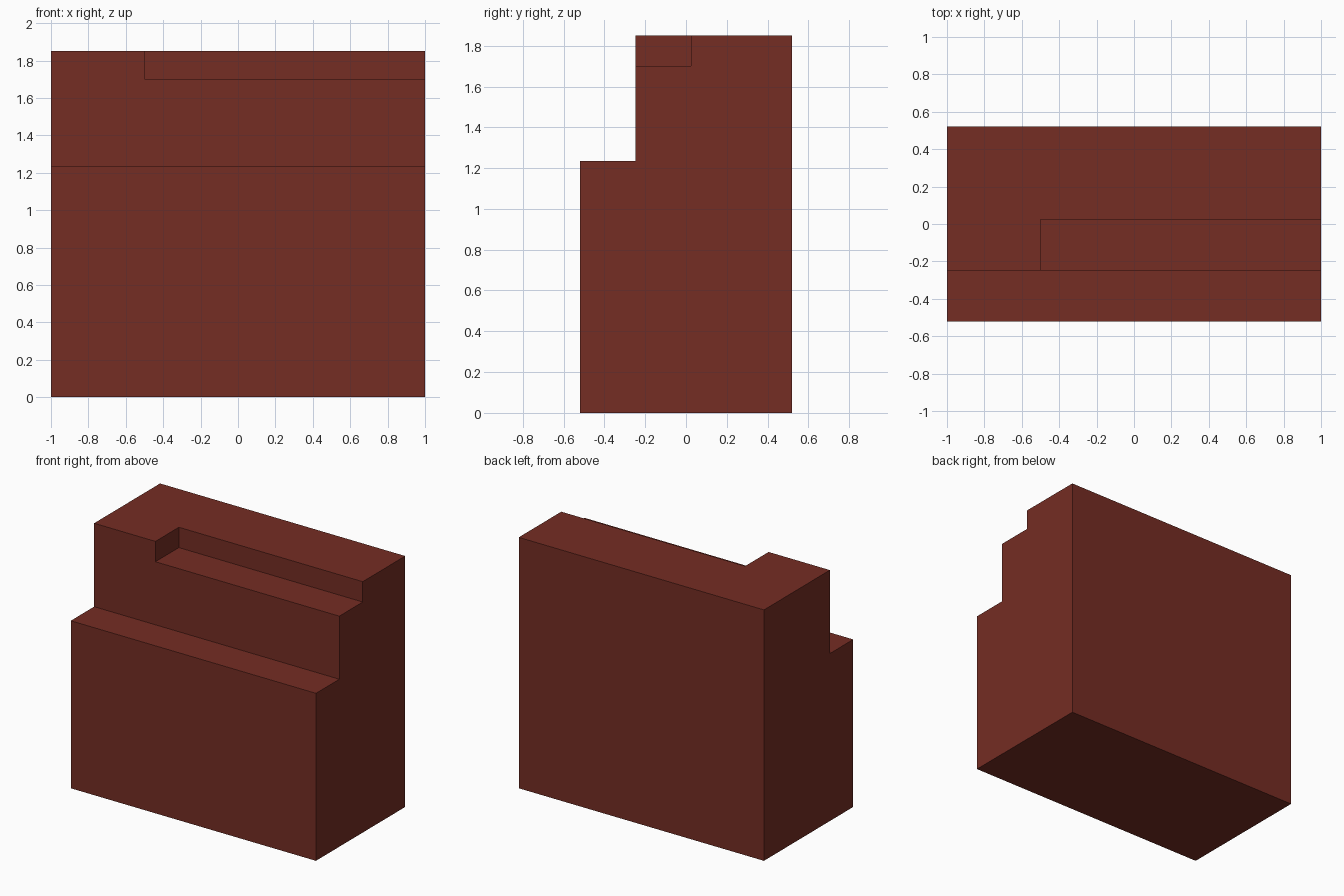
import bpy, bmesh

if "Cube" in bpy.data.objects:
    bpy.data.objects.remove(bpy.data.objects["Cube"])

HALF_W, HALF_D, TOP = 1.0, 0.52, 1.85
STEP_Y, STEP_Z = -0.248, 1.235             # lower front ledge
NOTCH_X, NOTCH_Y, NOTCH_Z = -0.5, 0.025, 1.70  # upper right notch

red = bpy.data.materials.new("brick_red")
red.diffuse_color = (0.178, 0.026, 0.017, 1)
red.use_nodes = True
red.node_tree.nodes["Principled BSDF"].inputs["Base Color"].default_value = red.diffuse_color


def extrude_profile(name, profile, x0, x1):
    """Extrude a (y, z) profile along x into a closed solid."""
    bm = bmesh.new()
    face = bm.faces.new([bm.verts.new((x0, y, z)) for y, z in profile])
    ext = bmesh.ops.extrude_face_region(bm, geom=[face], use_keep_orig=True)
    verts = [v for v in ext["geom"] if isinstance(v, bmesh.types.BMVert)]
    bmesh.ops.translate(bm, vec=(x1 - x0, 0, 0), verts=verts)
    bmesh.ops.recalc_face_normals(bm, faces=bm.faces)
    mesh = bpy.data.meshes.new(name)
    bm.to_mesh(mesh)
    bm.free()
    mesh.materials.append(red)
    obj = bpy.data.objects.new(name, mesh)
    bpy.context.collection.objects.link(obj)
    return obj


# Main block with the front ledge
block = extrude_profile("stepped_block", [
    (-HALF_D, 0), (HALF_D, 0), (HALF_D, TOP),
    (STEP_Y, TOP), (STEP_Y, STEP_Z), (-HALF_D, STEP_Z)], -HALF_W, HALF_W)

# Notch in the upper front edge, open to the right end
cutter = extrude_profile("notch_cutter", [
    (-HALF_D, NOTCH_Z), (NOTCH_Y, NOTCH_Z),
    (NOTCH_Y, TOP + 0.3), (-HALF_D, TOP + 0.3)], NOTCH_X, HALF_W + 0.3)

mod = block.modifiers.new("notch", 'BOOLEAN')
mod.operation, mod.solver, mod.object = 'DIFFERENCE', 'EXACT', cutter
bpy.context.view_layer.objects.active = block
bpy.ops.object.modifier_apply(modifier=mod.name)
bpy.data.objects.remove(cutter, do_unlink=True)
